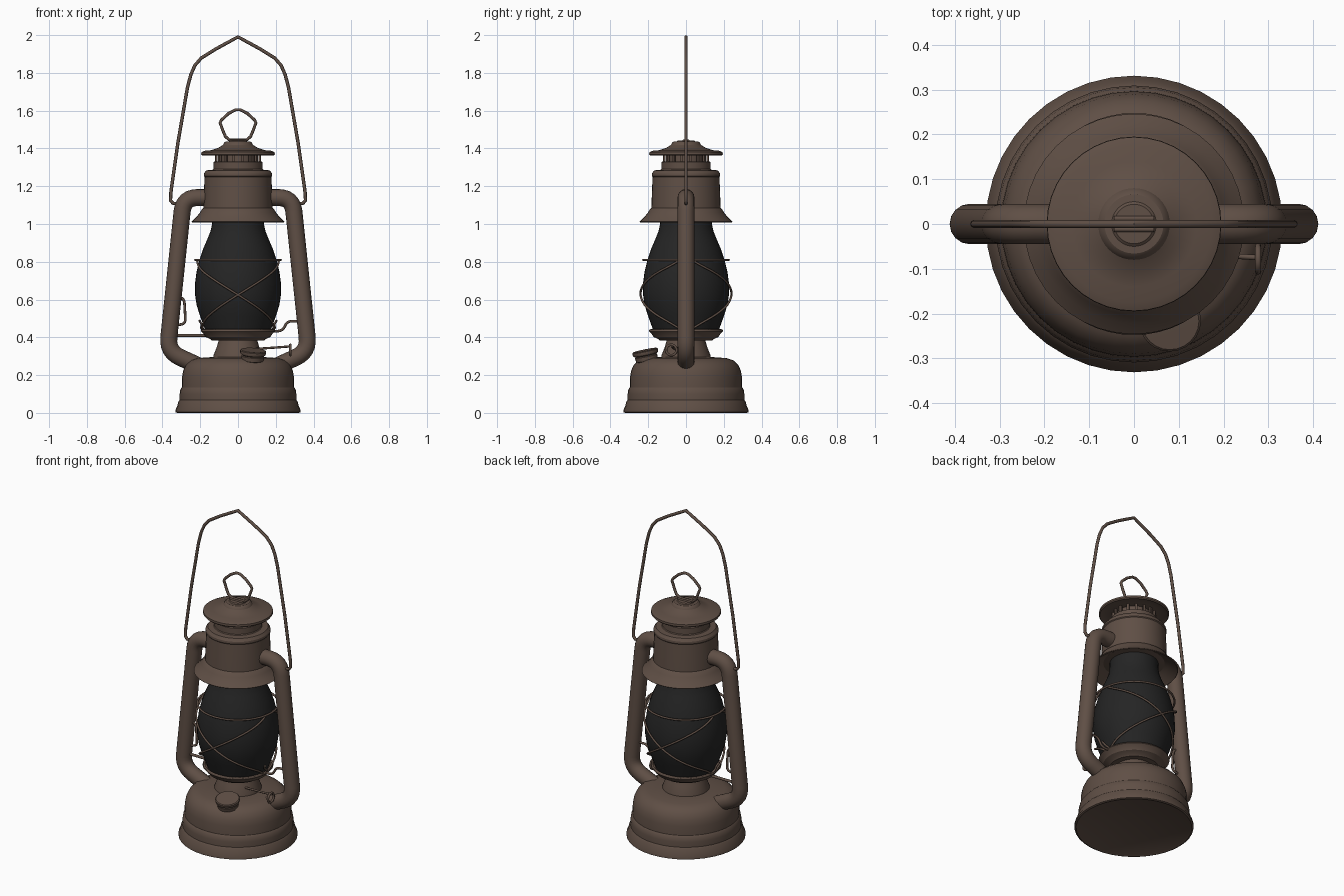
import bpy, bmesh, math
from math import sin, cos, pi, radians
from mathutils import Vector, Matrix

if "Cube" in bpy.data.objects:
    bpy.data.objects.remove(bpy.data.objects["Cube"])


def material(name, rgb):
    m = bpy.data.materials.new(name)
    m.diffuse_color = (*rgb, 1)
    m.use_nodes = True
    m.node_tree.nodes["Principled BSDF"].inputs["Base Color"].default_value = m.diffuse_color
    return m


BROWN = material("aged brown metal", (0.115, 0.078, 0.060))
BLACK = material("dark glass", (0.018, 0.018, 0.018))


def finish(name, mesh, mat, angle=32):
    mesh.materials.clear()
    mesh.materials.append(mat)
    mesh.shade_smooth()
    mesh.set_sharp_from_angle(angle=radians(angle))
    ob = bpy.data.objects.new(name, mesh)
    bpy.context.collection.objects.link(ob)
    return ob


def lathe(name, profile, mat=BROWN, sides=40):
    """Revolve (radius, z) points around z; radius 0 makes a closed pole."""
    bm = bmesh.new()
    rings = []
    for r, z in profile:
        n = 1 if r == 0 else sides
        rings.append([bm.verts.new((r * cos(2 * pi * i / sides), r * sin(2 * pi * i / sides), z))
                      for i in range(n)])
    for a, b in zip(rings, rings[1:]):
        for i in range(sides):
            j = (i + 1) % sides
            quad = [a[i % len(a)], a[j % len(a)], b[j % len(b)], b[i % len(b)]]
            bm.faces.new(list(dict.fromkeys(quad)))
    bmesh.ops.recalc_face_normals(bm, faces=bm.faces)
    me = bpy.data.meshes.new(name)
    bm.to_mesh(me)
    bm.free()
    return finish(name, me, mat)


def wire(name, pts, r=0.007, cyclic=False, res=2, mat=BROWN):
    """Round tube along a path."""
    cu = bpy.data.curves.new(name, 'CURVE')
    cu.dimensions = '3D'
    cu.bevel_depth, cu.bevel_resolution, cu.use_fill_caps = r, res, True
    sp = cu.splines.new('POLY')
    sp.points.add(len(pts) - 1)
    for p, co in zip(sp.points, pts):
        p.co = (*co, 1)
    sp.use_cyclic_u = cyclic
    tmp = bpy.data.objects.new("tmp", cu)
    bpy.context.collection.objects.link(tmp)
    dg = bpy.context.evaluated_depsgraph_get()
    me = bpy.data.meshes.new_from_object(tmp.evaluated_get(dg))
    bpy.data.objects.remove(tmp)
    return finish(name, me, mat, 50)


def rounded(pts, d, n=5):
    """Replace the inner corners of a path with arcs starting d away from each corner."""
    pts = [Vector(p) for p in pts]
    out = [pts[0]]
    for a, b, c in zip(pts, pts[1:], pts[2:]):
        s = b + (a - b).normalized() * d
        e = b + (c - b).normalized() * d
        for i in range(n + 1):
            t = i / n
            out.append(s * (1 - t) ** 2 + b * 2 * t * (1 - t) + e * t * t)
    return out + [pts[-1]]


# Fuel tank
lathe("fuel_tank", [(0, 0.004), (0.315, 0.004), (0.322, 0), (0.331, 0.004), (0.331, 0.016),
                    (0.322, 0.035), (0.316, 0.06), (0.309, 0.068), (0.309, 0.10), (0.305, 0.125),
                    (0.297, 0.135), (0.296, 0.19), (0.290, 0.225), (0.276, 0.255), (0.252, 0.278),
                    (0.215, 0.290), (0.13, 0.296), (0, 0.298)])

# Burner neck and globe plate
lathe("burner_neck", [(0.132, 0.285), (0.130, 0.305), (0.112, 0.35), (0.102, 0.385), (0, 0.39)])
lathe("globe_plate", [(0, 0.382), (0.137, 0.382), (0.145, 0.39), (0.172, 0.402), (0.182, 0.418),
                      (0.197, 0.432), (0.195, 0.438), (0.17, 0.43), (0, 0.43)])

# Glass globe
GLOBE = [(0.168, 0.42), (0.178, 0.45), (0.200, 0.51), (0.219, 0.57), (0.228, 0.63), (0.227, 0.69),
         (0.219, 0.75), (0.204, 0.81), (0.184, 0.87), (0.162, 0.92), (0.146, 0.96), (0.137, 1.0),
         (0.135, 1.06)]
lathe("glass_globe", [(0, 0.42)] + GLOBE + [(0, 1.06)], BLACK)

# Hood with flared skirt, open underneath
lathe("hood", [(0.13, 1.05), (0.17, 1.055), (0.19, 1.045), (0.242, 1.008), (0.246, 1.012),
               (0.222, 1.035), (0.202, 1.06), (0.190, 1.08), (0.183, 1.085), (0.181, 1.15), (0.177, 1.25),
               (0.181, 1.255), (0.180, 1.268), (0.168, 1.284), (0.135, 1.287), (0.131, 1.292),
               (0.131, 1.328), (0.122, 1.332), (0, 1.332)])

# Vent core, bars and cap
lathe("vent_core", [(0.095, 1.32), (0.095, 1.385)])
for i in range(16):
    a = 2 * pi * (i + 0.5) / 16
    bm = bmesh.new()
    bmesh.ops.create_cube(bm, size=1, matrix=Matrix.Rotation(a, 4, 'Z')
                          @ Matrix.Translation((0.117, 0, 1.35))
                          @ Matrix.Diagonal((0.012, 0.014, 0.06, 1)))
    me = bpy.data.meshes.new("vent_bar")
    bm.to_mesh(me)
    bm.free()
    finish("vent_bar", me, BROWN)
lathe("vent_cap", [(0, 1.37), (0.135, 1.37), (0.165, 1.372), (0.190, 1.362), (0.195, 1.368),
                   (0.194, 1.38), (0.175, 1.388), (0.14, 1.391), (0.105, 1.403), (0.08, 1.418),
                   (0.074, 1.43), (0.066, 1.436), (0.05, 1.437), (0.044, 1.442), (0, 1.443)])

# Lifting ring on the cap
for s in (-1, 1):
    wire("cap_ring_foot", [(-0.045, 0.012 * s, 1.442), (0.045, 0.012 * s, 1.442)], 0.006)
half = [(0.045, 0, 1.445), (0.066, 0, 1.462), (0.078, 0, 1.49), (0.095, 0, 1.535), (0.088, 0, 1.55),
        (0.05, 0, 1.585), (0.012, 0, 1.605)]
wire("cap_ring", half + [(-x, y, z) for x, y, z in reversed(half)], 0.008, True)

# Side air tubes
for s in (-1, 1):
    path = [(0.15, 0, 1.14), (0.288, 0, 1.14), (0.374, 0, 0.325), (0.20, 0, 0.245)]
    wire("side_tube", rounded([(x * s, y, z) for x, y, z in path], 0.075, 6), 0.045, res=6)

# Carrying handle
half = [(0.30, 0, 1.105), (0.345, 0, 1.11), (0.357, 0, 1.125), (0.355, 0, 1.17), (0.318, 0, 1.43),
        (0.268, 0, 1.72), (0.25, 0, 1.79), (0.228, 0, 1.84), (0.195, 0, 1.878), (0.12, 0, 1.925),
        (0.045, 0, 1.966), (0, 0, 1.99)]
wire("carrying_handle", [(-x, y, z) for x, y, z in half[:-1]] + half[::-1], 0.009)


# Globe guard wires
def globe_radius(z):
    for (r0, z0), (r1, z1) in zip(GLOBE, GLOBE[1:]):
        if z0 <= z <= z1:
            return r0 + (r1 - r0) * (z - z0) / (z1 - z0)
    return GLOBE[0][0]


def ring(name, radius, z, r):
    wire(name, [(radius * cos(2 * pi * i / 36), radius * sin(2 * pi * i / 36), z) for i in range(36)],
         r, True)


ring("guard_ring_upper", 0.226, 0.81, 0.006)
ring("guard_ring_lower", 0.188, 0.437, 0.006)
for face in (-1, 1):
    for lean in (-1, 1):
        pts = []
        for i in range(25):
            t = -1 + i / 12
            phi = t * radians(82)
            z = 0.625 + lean * (0.15 * sin(phi) + 0.037 * t ** 5)
            R = globe_radius(z) + 0.014
            pts.append((R * sin(phi), face * R * cos(phi), z))
        wire("guard_wire", pts, 0.006)
# Guard ends that curl under the globe at each side
for s in (-1, 1):
    wire("guard_end", [(s * x, y, z) for x, y, z in
                       ((0.205, -0.03, 0.49), (0.193, -0.02, 0.47), (0.195, 0, 0.45), (0.18, 0.02, 0.43))],
         0.006)

# Globe lifter: left bar, left loop and right crank
wire("lifter_bar", [(-0.33, 0, 0.41), (-0.15, 0, 0.41)], 0.008)
wire("lifter_loop", rounded([(-0.33, 0, 0.615), (-0.285, 0, 0.61), (-0.277, 0, 0.47), (-0.34, 0, 0.465)],
                            0.03), 0.007)
wire("lifter_crank", rounded([(0.17, 0, 0.43), (0.235, 0, 0.435), (0.262, 0, 0.485), (0.35, 0, 0.485)],
                             0.022), 0.007)

# Wick adjuster: rod with a ring knob
wire("wick_rod", [(0.08, -0.06, 0.338), (0.20, -0.07, 0.346), (0.275, -0.075, 0.352)], 0.006)
wire("wick_knob", [(0.277, -0.078 + 0.028 * cos(2 * pi * i / 14), 0.333 + 0.028 * sin(2 * pi * i / 14))
                   for i in range(14)], 0.007, True)

# Filler neck and screw cap, tilted outwards
out = Vector((0.08, -0.215, 0)).normalized()
axis = (Vector((0, 0, 1)) + out * 0.22).normalized()
cap = lathe("filler_cap", [(0, -0.10), (0.044, -0.10), (0.044, -0.045), (0.058, -0.04), (0.06, -0.018),
                           (0.056, -0.014), (0.066, -0.008), (0.069, 0), (0.069, 0.010), (0.064, 0.014),
                           (0, 0.015)], sides=24)
cap.matrix_world = Matrix.Translation((0.080, -0.215, 0.318)) @ \
    Vector((0, 0, 1)).rotation_difference(axis).to_matrix().to_4x4()
